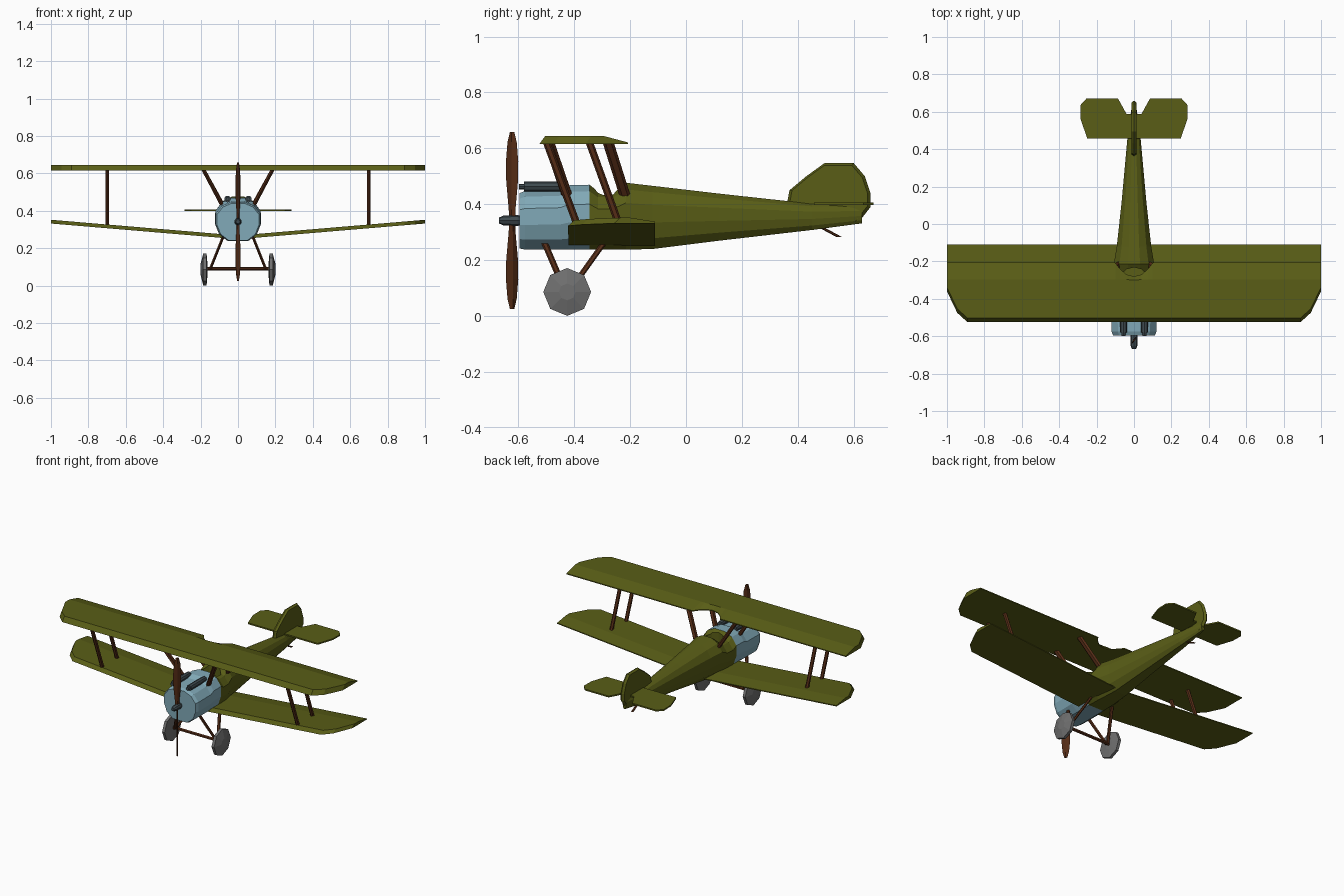
import bpy, bmesh, math
from mathutils import Vector

if "Cube" in bpy.data.objects:
    bpy.data.objects.remove(bpy.data.objects["Cube"])


def material(name, rgb):
    m = bpy.data.materials.new(name)
    m.diffuse_color = (*rgb, 1)
    m.use_nodes = True
    m.node_tree.nodes["Principled BSDF"].inputs["Base Color"].default_value = m.diffuse_color
    return m


OLIVE = material("olive", (0.10, 0.11, 0.008))
WOOD = material("wood", (0.09, 0.025, 0.008))
BLUE = material("blue", (0.22, 0.40, 0.48))
STEEL = material("steel", (0.05, 0.07, 0.08))
RUBBER = material("tyre", (0.16, 0.16, 0.16))


def loft(name, rings, mat):
    """Skin equal-length rings of points and cap both ends."""
    bm = bmesh.new()
    loops = [[bm.verts.new(p) for p in r] for r in rings]
    n = len(loops[0])
    for a, b in zip(loops, loops[1:]):
        for i in range(n):
            j = (i + 1) % n
            bm.faces.new((a[i], a[j], b[j], b[i]))
    bm.faces.new(loops[0])
    bm.faces.new(loops[-1][::-1])
    bmesh.ops.recalc_face_normals(bm, faces=bm.faces)
    me = bpy.data.meshes.new(name)
    bm.to_mesh(me)
    bm.free()
    me.materials.append(mat)
    ob = bpy.data.objects.new(name, me)
    bpy.context.collection.objects.link(ob)
    return ob


def strut(name, a, b, rx, ry, mat=WOOD):
    """Hexagonal strut, cut horizontally at both ends."""
    ring = [Vector((rx * math.cos(i * math.pi / 3 + math.pi / 2),
                    ry * math.sin(i * math.pi / 3 + math.pi / 2), 0)) for i in range(6)]
    return loft(name, [[Vector(p) + v for v in ring] for p in (a, b)], mat)


def lathe(name, centre, axis, profile, n, mat):
    """Turned part along x or y; profile holds (offset, radius)."""
    rings = []
    for d, r in profile:
        ring = []
        for i in range(n):
            t = 2 * math.pi * i / n
            u, v = r * math.sin(t), r * math.cos(t)
            off = (d, u, v) if axis == "x" else (u, d, v)
            ring.append(Vector(centre) + Vector(off))
        rings.append(ring)
    return loft(name, rings, mat)


# Fuselage and cowl: stations of (y, half width, bottom, top)
HALF = [(0.45, 0), (0.83, 0.17), (1, 0.42), (1, 0.70), (0.72, 0.90), (0.3, 1)]


def body(name, stations, mat):
    rings = []
    for y, w, zb, zt in stations:
        right = [(w * u, y, zb + (zt - zb) * v) for u, v in HALF]
        rings.append(right + [(-x, yy, z) for x, yy, z in reversed(right)])
    return loft(name, rings, mat)


body("engine_cowl", [(-0.595, 0.112, 0.242, 0.44), (-0.575, 0.12, 0.238, 0.448),
                     (-0.45, 0.122, 0.238, 0.452), (-0.42, 0.12, 0.238, 0.468),
                     (-0.345, 0.12, 0.238, 0.47)], BLUE)
fuselage = body("fuselage", [(-0.345, 0.12, 0.238, 0.47), (-0.315, 0.118, 0.238, 0.446),
                             (-0.26, 0.115, 0.238, 0.446), (-0.215, 0.108, 0.238, 0.477),
                             (-0.12, 0.092, 0.24, 0.466), (0.12, 0.066, 0.27, 0.438),
                             (0.45, 0.036, 0.308, 0.402), (0.63, 0.012, 0.332, 0.395)], OLIVE)

# Cockpit opening
cutter = lathe("cockpit_cutter", (0, 0, 0), "y", [(0, 1), (1, 1)], 10, OLIVE)
cutter.rotation_euler.x = math.pi / 2
cutter.scale = (0.068, 0.2, 0.05)
cutter.location = (0, -0.282, 0.37)
cutter.hide_render = True
cutter.hide_viewport = True
cut = fuselage.modifiers.new("cockpit", "BOOLEAN")
cut.operation = "DIFFERENCE"
cut.solver = "EXACT"
cut.object = cutter


# Wings: half-span stations of (x, leading y, trailing y)
def wing(name, half, z0, rise, thick):
    full = [(-x, a, b) for x, a, b in reversed(half) if x > 0] + half
    rings = []
    for x, le, te in full:
        z = z0 + rise * abs(x)
        crest = min(half[-1][2] - 0.09, te - 0.02)
        rings.append([(x, le, z), (x, le + 0.022, z + thick), (x, crest, z + thick),
                      (x, te, z + 0.006), (x, te, z)])
    return loft(name, rings, OLIVE)


TIP = [(0.89, -0.525, -0.207), (0.945, -0.475, -0.207), (1.0, -0.36, -0.207)]
wing("upper_wing", [(0, -0.525, -0.28), (0.04, -0.525, -0.27), (0.075, -0.525, -0.24),
                    (0.10, -0.525, -0.207)] + TIP, 0.615, 0, 0.03)
wing("lower_wing", [(0, -0.42, -0.11)] + [(x, a + 0.103, b + 0.097) for x, a, b in TIP],
     0.248, 0.084, 0.02)

# Tailplane
edge = [(0.25, 0.457), (0.285, 0.56), (0.287, 0.635), (0.255, 0.67), (0.085, 0.67), (0.04, 0.588)]
outline = edge + [(-x, y) for x, y in reversed(edge)]
loft("tailplane", [[(x, y, z) for x, y in outline] for z in (0.398, 0.407)], OLIVE)

# Fin and rudder
fin = [(0.36, 0.395), (0.37, 0.45), (0.43, 0.50), (0.495, 0.547), (0.60, 0.547), (0.64, 0.50),
       (0.66, 0.44), (0.66, 0.39), (0.615, 0.333), (0.48, 0.36)]
loft("fin", [[(x, 0.5 + (y - 0.5) * s, 0.44 + (z - 0.44) * s) for y, z in fin]
             for x, s in ((-0.013, 0.93), (0, 1), (0.013, 0.93))], OLIVE)
strut("tail_skid", (0, 0.47, 0.325), (0, 0.548, 0.283), 0.007, 0.01)

# Propeller: twisted plate, pitch reversed below the hub
for side, label in ((1, "upper"), (-1, "lower")):
    rings = []
    for d, k in ((0, 0.5), (0.04, 0.55), (0.14, 0.95), (0.21, 1), (0.28, 0.75), (0.317, 0.35)):
        c = Vector((0.014 * k, 0.022 * k * side, 0))
        t = Vector((-0.022 * side, 0.014, 0)) * 0.2
        o = Vector((0, -0.622, 0.342 + side * d))
        rings.append([o + c, o + t, o - c, o - t])
    loft("propeller_blade_" + label, rings, WOOD)
lathe("propeller_hub", (0, -0.622, 0.342), "y",
      [(-0.046, 0.011), (-0.03, 0.018), (0.02, 0.02), (0.04, 0.013)], 8, STEEL)

# Undercarriage axle
lathe("axle", (0, -0.425, 0.09), "x", [(-0.17, 0.01), (0.17, 0.01)], 6, WOOD)

# Paired parts
for s, label in ((1, "right"), (-1, "left")):
    lathe("gun_" + label, (s * 0.056, 0, 0.463), "y",
          [(-0.598, 0.01), (-0.58, 0.01), (-0.58, 0.018), (-0.47, 0.018), (-0.42, 0.015)], 8, STEEL)
    lathe("wheel_" + label, (0, -0.425, 0.0865), "x",
          [(s * 0.163, 0.03), (s * 0.168, 0.0855), (s * 0.186, 0.0855), (s * 0.2, 0.03)], 8, RUBBER)
    strut("front_gear_leg_" + label, (s * 0.08, -0.505, 0.26), (s * 0.15, -0.43, 0.085), 0.009, 0.012)
    strut("rear_gear_leg_" + label, (s * 0.08, -0.295, 0.26), (s * 0.15, -0.42, 0.085), 0.009, 0.012)
    strut("front_wing_strut_" + label, (s * 0.7, -0.498, 0.62), (s * 0.7, -0.385, 0.315), 0.011, 0.014)
    strut("rear_wing_strut_" + label, (s * 0.7, -0.345, 0.62), (s * 0.7, -0.235, 0.315), 0.011, 0.014)
    strut("front_cabane_strut_" + label, (s * 0.185, -0.49, 0.62), (s * 0.085, -0.425, 0.43), 0.013, 0.02)
    strut("rear_cabane_strut_" + label, (s * 0.185, -0.278, 0.62), (s * 0.08, -0.218, 0.43), 0.013, 0.02)
